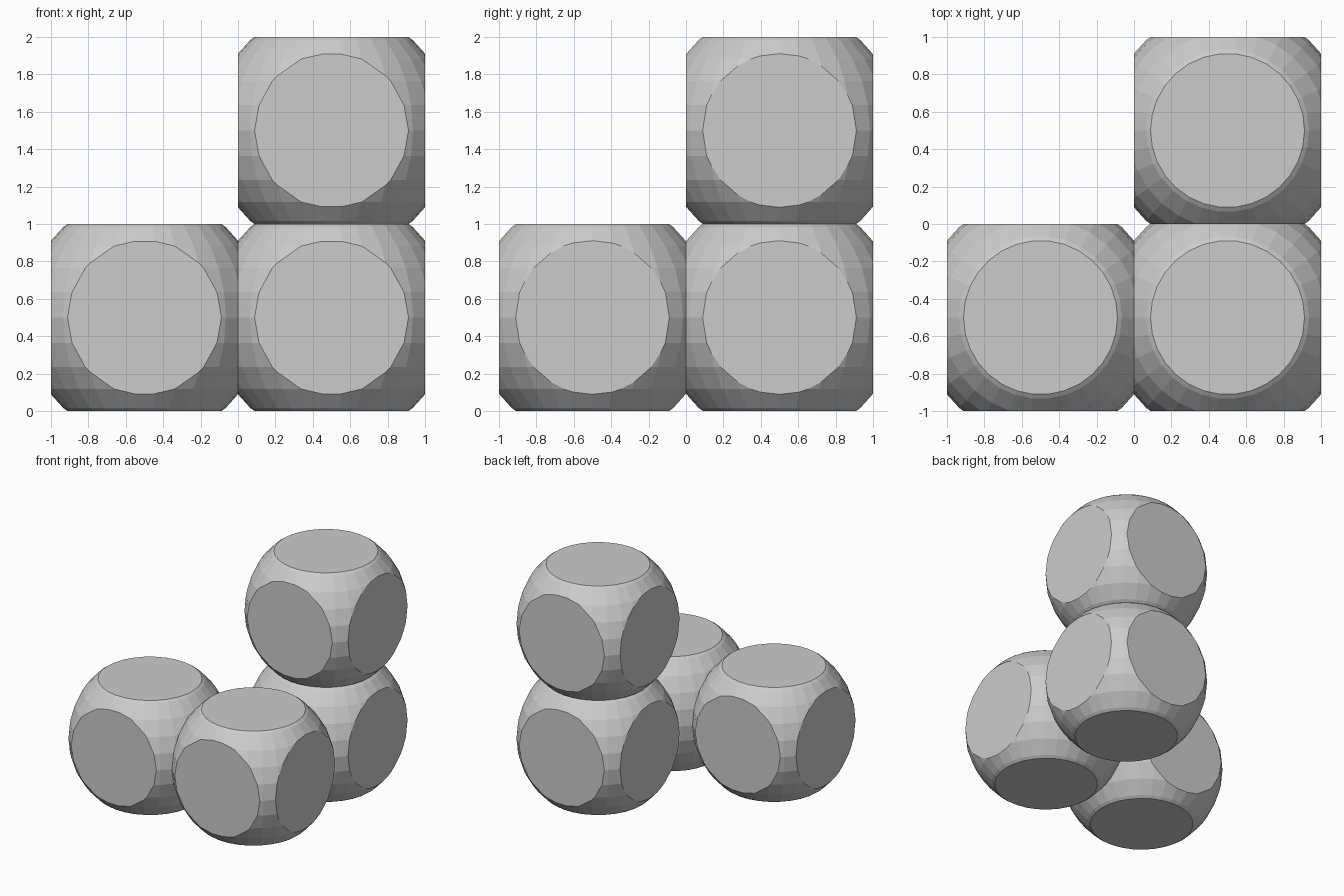
import bpy, bmesh
from math import sin, cos, radians
from mathutils import Vector

if "Cube" in bpy.data.objects:
    bpy.data.objects.remove(bpy.data.objects["Cube"])

RADIUS, HALF, SIDES = 0.65, 0.5, 30


def rounded_cube_mesh():
    bm = bmesh.new()
    # faceted ball: rings every 12 degrees, one of them on the equator
    rings = []
    for lat in range(-84, 85, 12):
        r, z = RADIUS * cos(radians(lat)), RADIUS * sin(radians(lat))
        rings.append([bm.verts.new((r * cos(radians(i * 360 / SIDES)),
                                    r * sin(radians(i * 360 / SIDES)), z))
                      for i in range(SIDES)])
    for low, high in zip(rings, rings[1:]):
        for i in range(SIDES):
            j = (i + 1) % SIDES
            bm.faces.new((low[i], low[j], high[j], high[i]))
    bm.faces.new(rings[0][::-1])
    bm.faces.new(rings[-1])

    # slice six flat sides and cap each one
    for axis in range(3):
        for sign in (-1, 1):
            n = Vector((0, 0, 0))
            n[axis] = sign
            cut = bmesh.ops.bisect_plane(
                bm, geom=bm.verts[:] + bm.edges[:] + bm.faces[:], dist=1e-6,
                plane_co=n * HALF, plane_no=n, clear_outer=True)
            edges = [e for e in cut["geom_cut"] if isinstance(e, bmesh.types.BMEdge)]
            bmesh.ops.contextual_create(bm, geom=edges)
    bmesh.ops.recalc_face_normals(bm, faces=bm.faces[:])
    mesh = bpy.data.meshes.new("rounded_cube")
    bm.to_mesh(mesh)
    bm.free()
    return mesh


# four identical rounded cubes touching face to face
mesh = rounded_cube_mesh()
for name, loc in {
    "left_front_cube": (-0.5, -0.5, 0.5),
    "corner_cube": (0.5, -0.5, 0.5),
    "back_cube": (0.5, 0.5, 0.5),
    "top_cube": (0.5, 0.5, 1.5),
}.items():
    obj = bpy.data.objects.new(name, mesh)
    obj.location = loc
    bpy.context.collection.objects.link(obj)
